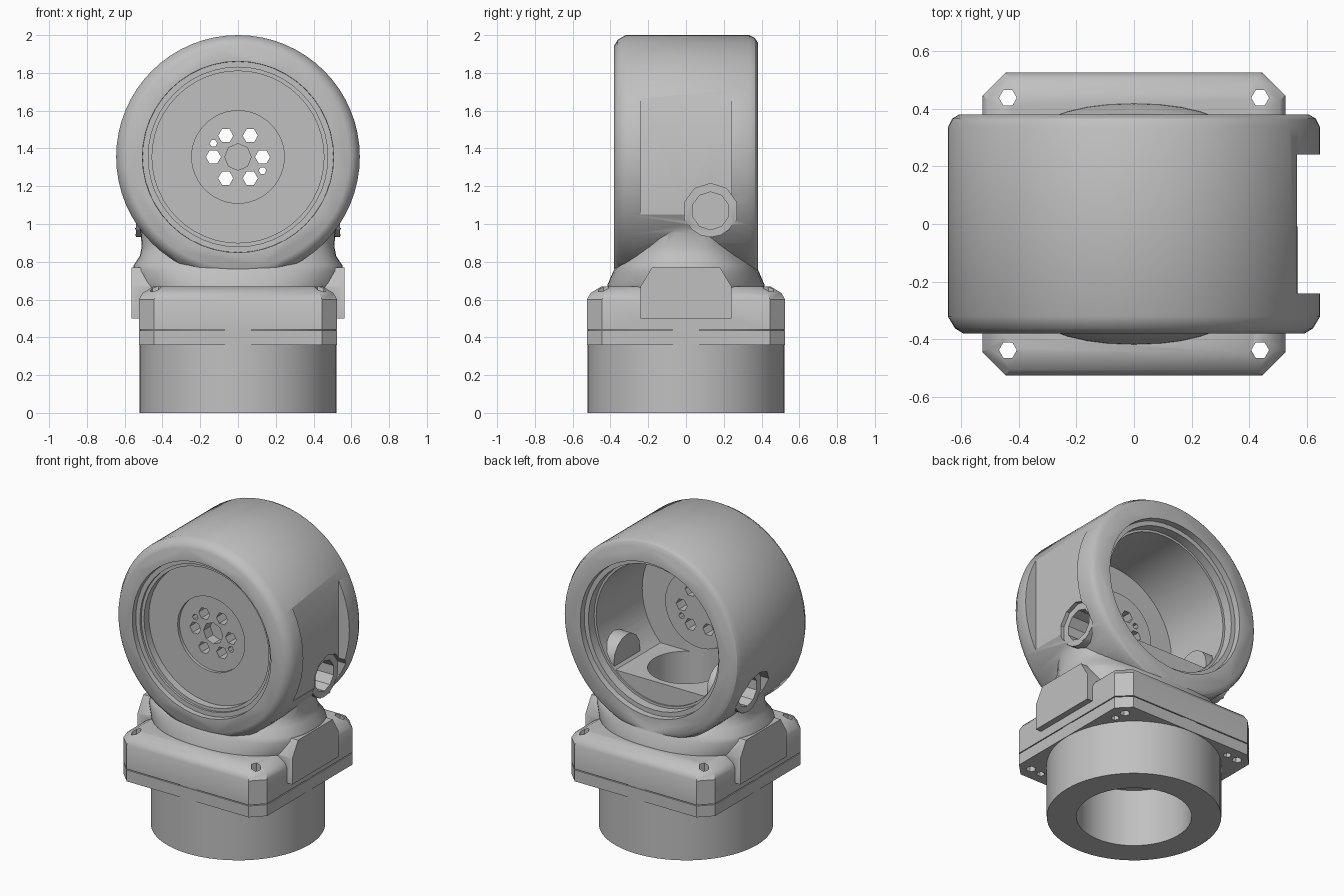
import bpy, bmesh
from math import cos, sin, pi, radians, copysign
from mathutils import Matrix, Vector

cube = bpy.data.objects.get("Cube")
if cube:
    bpy.data.objects.remove(cube, do_unlink=True)

grey = bpy.data.materials.new("cast_grey")
grey.use_nodes = True
COLOUR = (0.53, 0.53, 0.53, 1)
grey.diffuse_color = COLOUR
grey.node_tree.nodes["Principled BSDF"].inputs["Base Color"].default_value = COLOUR

AXIS = {"X": Matrix.Rotation(pi / 2, 4, "Y"),
        "Y": Matrix.Rotation(-pi / 2, 4, "X"),
        "Z": Matrix.Identity(4)}
CZ = 1.355      # height of the drum axis


def loft(name, rings, axis="Z", at=(0, 0, 0)):
    """Skin a stack of equal-length point rings, with flat end caps."""
    bm = bmesh.new()
    rows = [[bm.verts.new(p) for p in ring] for ring in rings]
    n = len(rows[0])
    for a, b in zip(rows, rows[1:]):
        for i in range(n):
            j = (i + 1) % n
            bm.faces.new((a[i], a[j], b[j], b[i]))
    bm.faces.new(rows[0][::-1])
    bm.faces.new(rows[-1])
    bm.transform(Matrix.Translation(at) @ AXIS[axis])
    bmesh.ops.recalc_face_normals(bm, faces=bm.faces)
    mesh = bpy.data.meshes.new(name)
    bm.to_mesh(mesh)
    bm.free()
    mesh.materials.append(grey)
    ob = bpy.data.objects.new(name, mesh)
    bpy.context.collection.objects.link(ob)
    return ob


def oval(rx, ry, z, n, power=2):
    """Ellipse ring; a higher power makes it squarer."""
    def bend(v):
        return copysign(abs(v) ** (2 / power), v)
    angles = [2 * pi * i / n for i in range(n)]
    return [(rx * bend(cos(a)), ry * bend(sin(a)), z) for a in angles]


def lathe(name, profile, axis="Z", at=(0, 0, 0), n=48):
    return loft(name, [oval(r, r, h, n) for r, h in profile], axis, at)


def rod(name, r, lo, hi, axis="Z", at=(0, 0, 0), n=48):
    return lathe(name, [(r, lo), (r, hi)], axis, at, n)


def box(name, lo, hi):
    (x0, y0, z0), (x1, y1, z1) = lo, hi
    return loft(name, [[(x0, y0, z), (x1, y0, z), (x1, y1, z), (x0, y1, z)] for z in (z0, z1)])


def octagon(half, cut, z):
    pts = [(half, -cut), (half, cut), (cut, half), (-cut, half),
           (-half, cut), (-half, -cut), (-cut, -half), (cut, -half)]
    return [(x, y, z) for x, y in pts]


def combine(target, tool, operation):
    """Apply one boolean and discard the tool."""
    tool.hide_render = True
    mod = target.modifiers.new("bool", "BOOLEAN")
    mod.operation, mod.solver, mod.object = operation, "MANIFOLD", tool
    bpy.context.view_layer.objects.active = target
    bpy.ops.object.modifier_apply(modifier=mod.name)
    bpy.data.objects.remove(tool, do_unlink=True)


# Outer drum with rounded rims
body = lathe("housing_body", [(0.59, -0.38), (0.62, -0.362), (0.645, -0.32),
                              (0.645, 0.335), (0.63, 0.365), (0.605, 0.38)],
             "Y", (0, 0, CZ), 64)


def add(ob):
    combine(body, ob, "UNION")


def cut(ob):
    combine(body, ob, "DIFFERENCE")


# Flared neck under the drum
neck = [(0.5, 0.43, 0.59, 2.2), (0.54, 0.415, 0.68, 2.3), (0.555, 0.385, 0.75, 2.5),
        (0.553, 0.37, 0.78, 2.5), (0.52, 0.33, 0.83, 2.5), (0.51, 0.3, 0.88, 2.5),
        (0.515, 0.28, 0.95, 2.5), (0.53, 0.26, 1.01, 2.5)]
add(loft("neck", [oval(rx, ry, z, 48, p) for rx, ry, z, p in neck]))

# Spigot and the two flange plates with a fine seam between them
add(rod("spigot", 0.522, 0, 0.52, n=64))
add(loft("lower_flange", [octagon(0.525, 0.445, 0.36), octagon(0.525, 0.445, 0.435)]))
add(loft("upper_flange", [octagon(0.525, 0.445, 0.441), octagon(0.525, 0.445, 0.6),
                          octagon(0.505, 0.43, 0.635), octagon(0.45, 0.39, 0.668)]))

# Side blocks reaching past the flange
outline = [(-0.24, 0.5), (0.24, 0.5), (0.24, 0.67), (0.18, 0.77), (-0.18, 0.77), (-0.24, 0.67)]
add(loft("side_blocks", [[(x, y, z) for y, z in outline] for x in (-0.565, 0.565)]))

# Outer ends of the side ports
for s in (-1, 1):
    add(rod("port_boss", 0.14, s * 0.4, s * 0.545, "X", (0, 0.13, 1.07), 16))

# Front recess with stepped rim and shallow hub
cut(lathe("front_recess", [(0.245, -0.26), (0.245, -0.28), (0.455, -0.28), (0.455, -0.33),
                           (0.475, -0.33), (0.475, -0.345), (0.505, -0.345), (0.51, -0.5)],
          "Y", (0, 0, CZ)))

# Rear cavity, open at the back
cut(lathe("rear_cavity", [(0.25, -0.14), (0.25, -0.2), (0.46, -0.2), (0.46, 0.28),
                          (0.475, 0.28), (0.475, 0.34), (0.505, 0.34), (0.51, 0.5)],
          "Y", (0, 0, CZ)))

# Cavity floor and inner ends of the side ports
add(box("cavity_floor", (-0.4, -0.24, 0.86), (0.4, 0.27, 1.03)))
for s in (-1, 1):
    add(rod("port_inner", 0.138, s * 0.34, s * 0.5, "X", (0, 0.13, 1.07), 16))

# Stepped vertical bore
cut(lathe("shaft_bore", [(0.345, -0.1), (0.345, 0.38), (0.23, 0.38), (0.23, 1.1)]))

# Side port pockets and blind bores
for s in (-1, 1):
    cut(rod("port_pocket", 0.145, s * 0.54, s * 0.8, "X", (0, 0.13, 1.07), 10))
    cut(rod("port_bore", 0.1, s * 0.37, s * 0.7, "X", (0, 0.13, 1.07), 10))

# Flat pad on one flank
cut(box("flank_pad", (0.565, -0.24, 1.05), (0.8, 0.24, 1.67)))

# Hub holes: centre blind, six through, two pins
cut(rod("hub_centre", 0.07, -0.4, -0.19, "Y", (0, 0, CZ), 8))
for k in range(6):
    a = radians(60 * k)
    cut(rod("hub_hole", 0.04, -0.4, 0, "Y", (0.13 * cos(a), 0, CZ + 0.13 * sin(a)), 6))
for s in (-1, 1):
    cut(rod("hub_pin", 0.02, -0.4, 0, "Y", (s * 0.13, 0, CZ - s * 0.072), 6))

# Flange corner holes: one through, one blind beside it
for k in range(4):
    turn = Matrix.Rotation(k * pi / 2, 4, "Z")
    cut(rod("bolt_hole", 0.031, 0.2, 0.9, at=turn @ Vector((0.437, 0.437, 0)), n=6))
    cut(rod("pin_hole", 0.025, 0.3, 0.42, at=turn @ Vector((0.445, 0.355, 0)), n=6))

# Smooth the curved faces, keep machined edges crisp
bpy.ops.object.select_all(action="DESELECT")
body.select_set(True)
bpy.context.view_layer.objects.active = body
bpy.ops.object.shade_smooth_by_angle(angle=radians(32))
